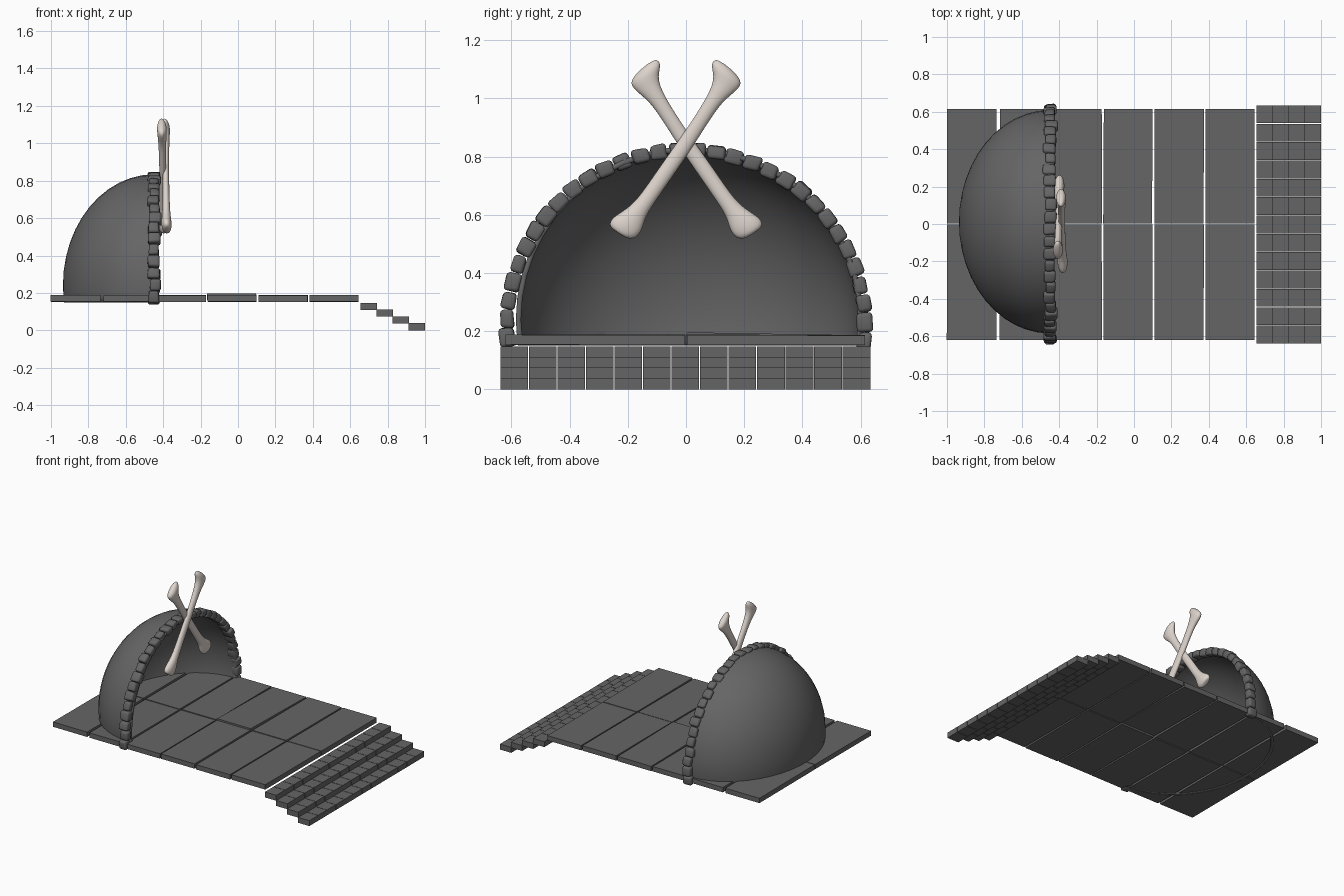
import bpy, bmesh, math, random
from mathutils import Matrix, Vector

if "Cube" in bpy.data.objects:
    bpy.data.objects.remove(bpy.data.objects["Cube"])

random.seed(7)


def material(name, rgb):
    m = bpy.data.materials.new(name)
    m.diffuse_color = (*rgb, 1)
    m.use_nodes = True
    m.node_tree.nodes["Principled BSDF"].inputs["Base Color"].default_value = m.diffuse_color
    return m


STONE = material("dark_stone", (0.13, 0.13, 0.13))
BONE = material("bone", (0.72, 0.65, 0.60))


def finish(bm, name, mat, smooth=None):
    bmesh.ops.recalc_face_normals(bm, faces=bm.faces)
    me = bpy.data.meshes.new(name)
    bm.to_mesh(me)
    bm.free()
    ob = bpy.data.objects.new(name, me)
    bpy.context.collection.objects.link(ob)
    me.materials.append(mat)
    if smooth:
        bpy.ops.object.select_all(action='DESELECT')
        ob.select_set(True)
        bpy.context.view_layer.objects.active = ob
        bpy.ops.object.shade_smooth_by_angle(angle=math.radians(smooth))
    return ob


def box(bm, lo, hi, rot=Matrix()):
    lo, hi = Vector(lo), Vector(hi)
    m = Matrix.Translation((lo + hi) / 2) @ rot @ Matrix.Diagonal((*(hi - lo), 1))
    return bmesh.ops.create_cube(bm, size=1, matrix=m)["verts"]


# Floor slabs: six columns in two rows, slightly uneven
columns = [(-1, -.735), (-.718, -.453), (-.44, -.172), (-.163, .098), (.11, .373), (.383, .645)]
bm = bmesh.new()
for i, (x0, x1) in enumerate(columns):
    for y0, y1 in ((-.62, -.003), (.003, .615)):
        raised = i == 3 and y0 > 0
        tilt = -.017 if raised else random.uniform(-.003, .003)
        rot = Matrix.Rotation(tilt, 4, 'X') @ Matrix.Rotation(random.uniform(-.006, .006), 4, 'Z')
        dz = .004 if raised else random.uniform(-.001, .001)
        box(bm, (x0, y0, .153 + dz), (x1, y1, .187 + dz), rot)
finish(bm, "floor_slabs", STONE)

# Steps: four rows of thirteen bricks
bm = bmesh.new()
for row in range(4):
    x0, z0 = .655 + row * .0855, .109 - row * .0363
    for k in range(13):
        y0 = -.64 + k * .0981
        box(bm, (x0, y0 + .0015, z0), (x0 + .0885, y0 + .0966, z0 + .038))
finish(bm, "step_bricks", STONE)

# Dome: quarter-like shell, open toward +x, cut off just below the floor
bm = bmesh.new()
bmesh.ops.create_uvsphere(bm, u_segments=48, v_segments=24, radius=1,
                          matrix=Matrix.Rotation(math.pi / 2, 4, 'Y'))
bmesh.ops.delete(bm, geom=[v for v in bm.verts if v.co.x > .01], context='VERTS')
bmesh.ops.transform(bm, verts=bm.verts,
                    matrix=Matrix.Translation((-.45, .012, .24)) @ Matrix.Diagonal((.486, .597, .594, 1)))
rim = [e for e in bm.edges if e.is_boundary]
new = bmesh.ops.extrude_edge_only(bm, edges=rim)["geom"]
bmesh.ops.translate(bm, verts=[g for g in new if isinstance(g, bmesh.types.BMVert)], vec=(.025, 0, 0))
bmesh.ops.bisect_plane(bm, geom=bm.verts[:] + bm.edges[:] + bm.faces[:],
                       plane_co=(0, 0, .15), plane_no=(0, 0, -1), clear_outer=True)
bmesh.ops.recalc_face_normals(bm, faces=bm.faces)
# make sure the normals face out so the thickness grows inward
if max(bm.faces, key=lambda f: f.calc_center_median().z).normal.z < 0:
    bmesh.ops.reverse_faces(bm, faces=bm.faces)
dome = finish(bm, "dome_shell", STONE, 40)
mod = dome.modifiers.new("thickness", 'SOLIDIFY')
mod.thickness, mod.offset = .018, -1
if max(dome.data.polygons, key=lambda p: p.center.z).normal.z < 0:
    mod.offset = 1

# Rounded stones around the dome opening
bm = bmesh.new()
N = 32
for i in range(N):
    a = math.radians(-5 + 189 * i / (N - 1))
    r = Matrix.Rotation(a + random.uniform(-.08, .08), 4, 'X')
    x = -.447 + random.uniform(-.006, .006)
    place = Matrix.Translation((x, .615 * math.cos(a), .22 + .602 * math.sin(a))) @ r
    size = Matrix.Diagonal((random.uniform(.052, .07), random.uniform(.046, .054), random.uniform(.057, .064), 1))
    verts = bmesh.ops.create_cube(bm, size=1, matrix=place @ size)["verts"]
    for v in verts:
        v.co += Vector([random.uniform(-.004, .004) for _ in range(3)])
bmesh.ops.bevel(bm, geom=bm.edges[:], offset=.013, segments=3, profile=.5, affect='EDGES')
finish(bm, "arch_stones", STONE, 60)

# Crossed bones: elliptical sections given by both outline points (y, z) and a depth
sections = [
    ((-.245, .545), (-.205, .517), .014), ((-.265, .562), (-.172, .518), .025),
    ((-.258, .587), (-.151, .548), .029), ((-.220, .611), (-.141, .588), .026),
    ((-.172, .644), (-.124, .620), .022), ((-.100, .751), (-.055, .720), .019),
    ((-.024, .857), (.021, .830), .018), ((.041, .954), (.079, .923), .019),
    ((.079, 1.019), (.124, .988), .022), ((.098, 1.067), (.168, 1.022), .025),
    ((.088, 1.108), (.190, 1.046), .028), ((.090, 1.126), (.186, 1.067), .024),
    ((.107, 1.138), (.160, 1.098), .012),
]


def bone(name, side, x):
    bm = bmesh.new()
    rings = []
    for k, (p, q, d) in enumerate(sections):
        p, q = Vector((0, *p)), Vector((0, *q))
        lean = -.012 * k / (len(sections) - 1)
        ring = []
        for j in range(12):
            t = 2 * math.pi * j / 12
            c = (p + q) / 2 + (q - p) / 2 * math.cos(t) * 1.04
            ring.append(bm.verts.new((x + lean + d * math.sin(t), side * c.y, c.z)))
        rings.append(ring)
    for a, b in zip(rings, rings[1:]):
        for j in range(12):
            bm.faces.new((a[j], a[(j + 1) % 12], b[(j + 1) % 12], b[j]))
    for ring in (rings[0], rings[-1]):
        bm.faces.new(ring)
    ob = finish(bm, name, BONE, 180)
    ob.modifiers.new("smooth", 'SUBSURF').levels = 2
    ob.modifiers["smooth"].render_levels = 2


bone("front_bone", 1, -.380)
bone("back_bone", -1, -.397)
